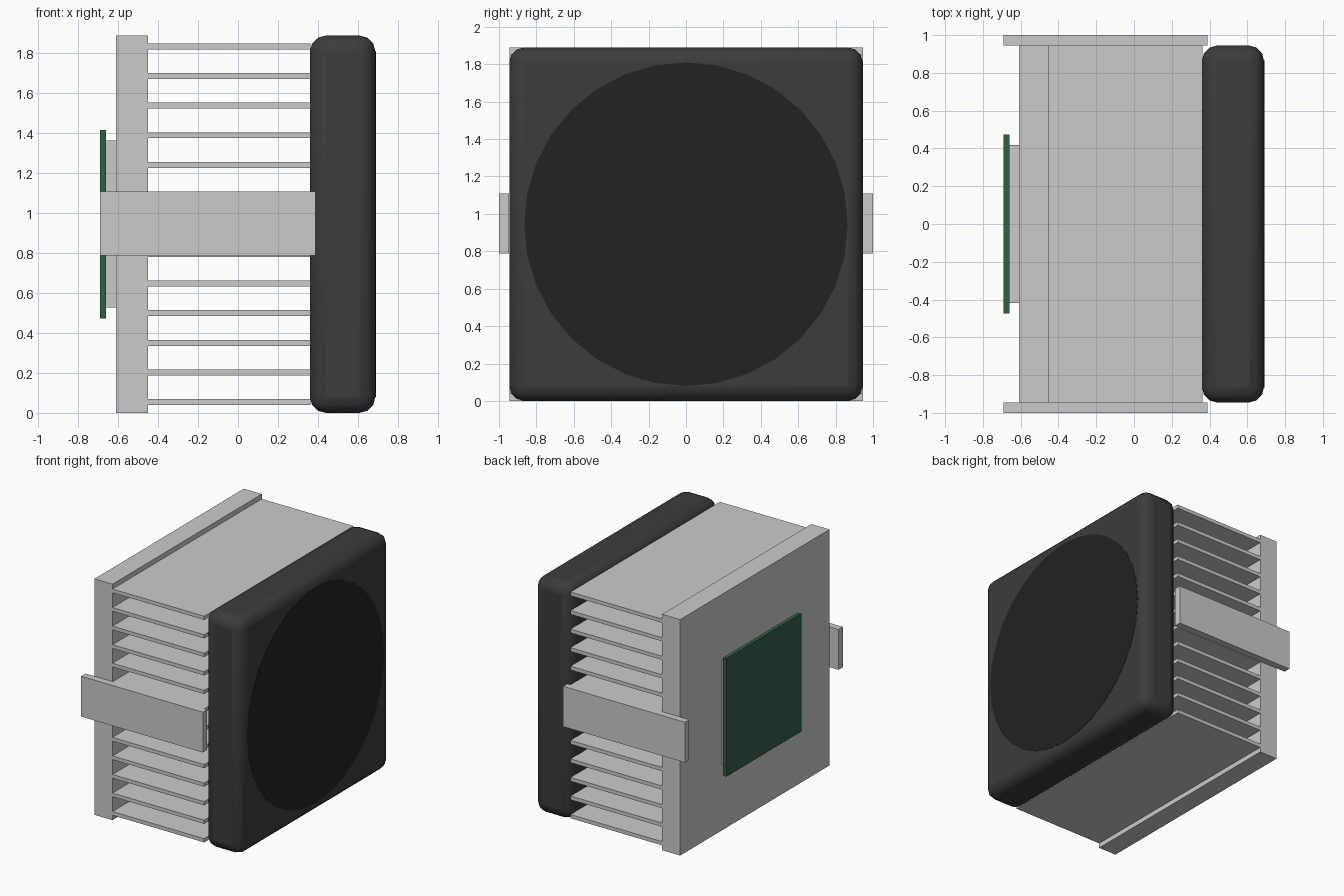
import bpy, math

if "Cube" in bpy.data.objects:
    bpy.data.objects.remove(bpy.data.objects["Cube"])


def material(name, rgb):
    m = bpy.data.materials.new(name)
    m.diffuse_color = (*rgb, 1)
    m.use_nodes = True
    m.node_tree.nodes["Principled BSDF"].inputs["Base Color"].default_value = m.diffuse_color
    return m


def box(name, x, y, z, mat=None):
    """Box from (min, max) ranges on each axis."""
    r = (x, y, z)
    bpy.ops.mesh.primitive_cube_add(size=1, location=[(a + b) / 2 for a, b in r])
    ob = bpy.context.object
    ob.name = name
    ob.scale = [b - a for a, b in r]
    bpy.ops.object.transform_apply(location=False, rotation=False, scale=True)
    if mat:
        ob.data.materials.append(mat)
    return ob


black = material("fan_plastic", (0.045, 0.045, 0.045))
dark = material("fan_opening_dark", (0.016, 0.016, 0.016))
green = material("chip_green", (0.03, 0.12, 0.055))

W, H = 0.945, 1.89

# Base plate and contact pad with the green chip behind it
box("base_plate", (-0.61, -0.45), (-W, W), (0, H))
box("contact_pad", (-0.66, -0.61), (-0.417, 0.417), (0.528, 1.365))
box("chip", (-0.69, -0.66), (-0.473, 0.473), (0.473, 1.418), green)

# Cooling fins
for i in range(13):
    z = 0.054 + i * (H - 0.108) / 12
    box(f"fin_{i + 1}", (-0.45, 0.362), (-W, W), (z - 0.015, z + 0.015))

# Side clips
for side, y in (("front", (-1.0, -W)), ("back", (W, 1.0))):
    box(f"{side}_clip", (-0.69, 0.388), y, (0.787, 1.11))

# Rounded fan housing
fan = box("fan_housing", (0.36, 0.688), (-W, W), (0, H), black)
bev = fan.modifiers.new("rounded_edges", 'BEVEL')
bev.width = 0.08
bev.segments = 3
bpy.ops.object.shade_smooth_by_angle(angle=math.radians(35))

# Fan opening disc, flush with the housing face
bpy.ops.mesh.primitive_cylinder_add(vertices=32, radius=0.865, depth=0.325,
                                    location=(0.5275, 0, H / 2),
                                    rotation=(0, math.pi / 2, 0))
disc = bpy.context.object
disc.name = "fan_opening"
disc.data.materials.append(dark)
